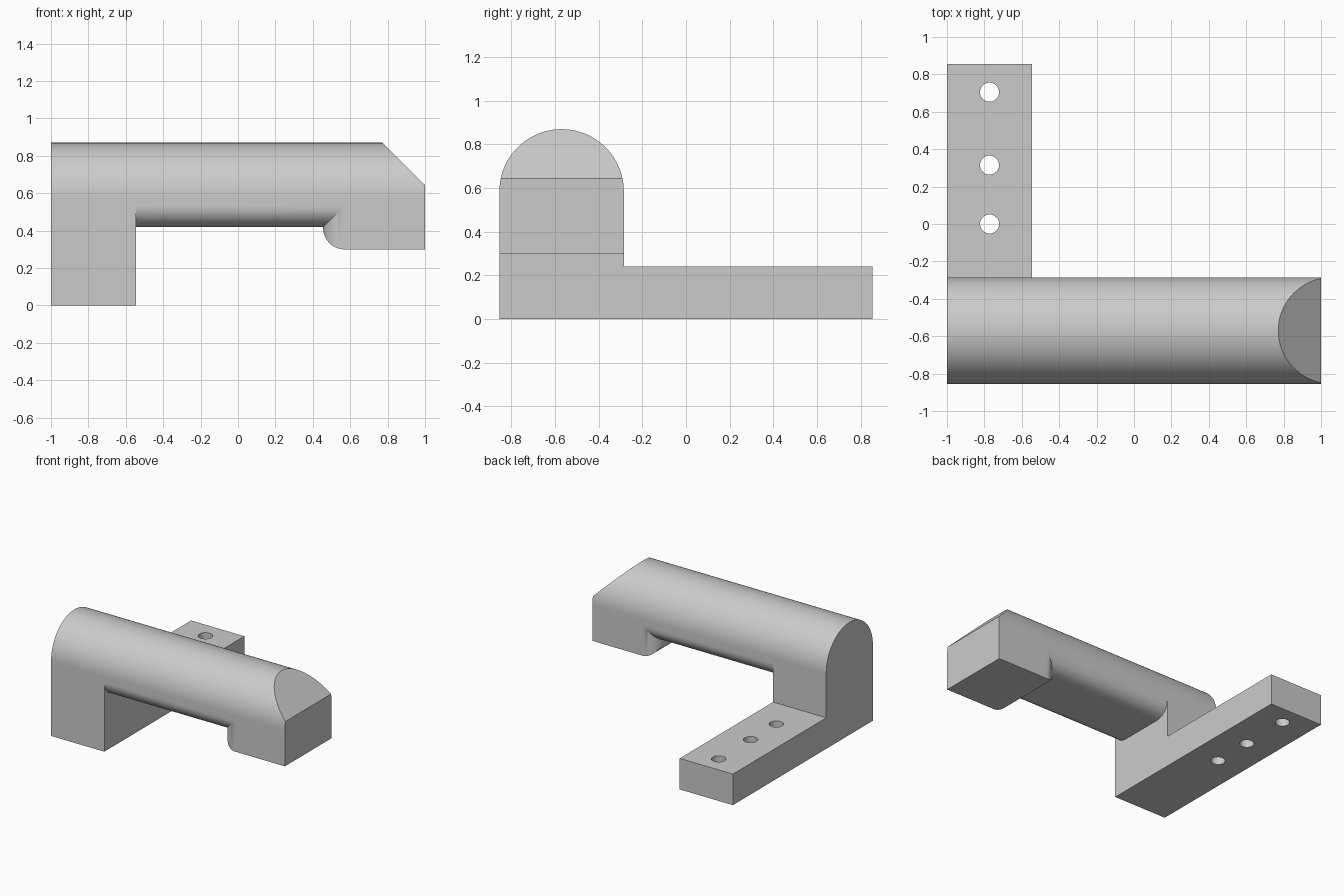
import bpy, bmesh
from math import sin, cos, pi, radians
from mathutils import Vector

if "Cube" in bpy.data.objects:
    bpy.data.objects.remove(bpy.data.objects["Cube"], do_unlink=True)

grey = bpy.data.materials.new("plain grey")
grey.use_nodes = True
grey.diffuse_color = (0.6, 0.6, 0.6, 1)
grey.node_tree.nodes["Principled BSDF"].inputs["Base Color"].default_value = (0.6, 0.6, 0.6, 1)

# Shared sizes
MID_Y, R = -0.57, 0.285          # handle centre line and half width
FRONT, BACK = MID_Y - R, MID_Y + R
AXIS_Z = 0.585                   # height where the round top begins
GRIP_Z, FOOT_Z = 0.42, 0.30      # undersides of the grip and the end block
LEG_X, BLOCK_X = -0.545, 0.455   # inner faces of the leg and the end block
FILLET = 0.115


def arc(cx, cy, r, a, b, n=16):
    return [(cx + r * cos(radians(a + (b - a) * i / n)),
             cy + r * sin(radians(a + (b - a) * i / n))) for i in range(n + 1)]


def prism(name, profile, axis, start, end):
    """Extrude a 2D outline along x, y or z."""
    place = {"x": lambda p: (start, p[0], p[1]),
             "y": lambda p: (p[0], start, p[1]),
             "z": lambda p: (p[0], p[1], start)}[axis]
    step = Vector([(end - start) * (axis == a) for a in "xyz"])
    bm = bmesh.new()
    face = bm.faces.new([bm.verts.new(place(p)) for p in profile])
    new = bmesh.ops.extrude_face_region(bm, geom=[face])["geom"]
    bmesh.ops.translate(bm, vec=step, verts=[v for v in new if isinstance(v, bmesh.types.BMVert)])
    bmesh.ops.recalc_face_normals(bm, faces=bm.faces)
    mesh = bpy.data.meshes.new(name)
    bm.to_mesh(mesh)
    bm.free()
    mesh.materials.append(grey)
    obj = bpy.data.objects.new(name, mesh)
    bpy.context.collection.objects.link(obj)
    return obj


def combine(target, tool, operation):
    """Apply a boolean and remove the tool."""
    bpy.context.view_layer.objects.active = target
    mod = target.modifiers.new("combine", "BOOLEAN")
    mod.object, mod.operation, mod.solver = tool, operation, "EXACT"
    bpy.ops.object.modifier_apply(modifier=mod.name)
    bpy.data.objects.remove(tool, do_unlink=True)


# Grip: round top, flat sides, rounded lower edges
grip_outline = (arc(MID_Y, AXIS_Z, R, 0, 180, 48)
                + arc(FRONT + FILLET, GRIP_Z + FILLET, FILLET, 180, 270)
                + arc(BACK - FILLET, GRIP_Z + FILLET, FILLET, 270, 360))
handle = prism("handle", grip_outline, "x", -1, 1)

# End block: inner corners rounded in plan, inner lower edge rounded from the side
block = prism("end_block",
              [(1, FRONT), (1, BACK)]
              + arc(BLOCK_X + FILLET, BACK - FILLET, FILLET, 90, 180)
              + arc(BLOCK_X + FILLET, FRONT + FILLET, FILLET, 180, 270),
              "z", FOOT_Z, AXIS_Z)
block_side = prism("block_side",
                   [(1.1, FOOT_Z), (1.1, 0.7), (BLOCK_X, 0.7)]
                   + arc(BLOCK_X + FILLET, FOOT_Z + FILLET, FILLET, 180, 270),
                   "y", -1, 0)
combine(block, block_side, "INTERSECT")
combine(handle, block, "UNION")

# Leg and mounting foot
leg = prism("leg_and_foot",
            [(FRONT, 0), (0.855, 0), (0.855, 0.24), (BACK, 0.24),
             (BACK, AXIS_Z), (FRONT, AXIS_Z)],
            "x", -1, LEG_X)
combine(handle, leg, "UNION")

# Sloped cut at the free end
combine(handle, prism("slope_cutter", [(0.67, 0.97), (1.1, 0.545), (1.1, 0.97)], "y", -1, 0),
        "DIFFERENCE")

# Screw holes
for y in (0, 0.315, 0.705):
    ring = arc(-0.7725, y, 0.051, 0, 360, 40)[:-1]
    combine(handle, prism("hole_cutter", ring, "z", -0.1, 0.34), "DIFFERENCE")

# Smooth curves, crisp edges
bpy.ops.object.select_all(action="DESELECT")
handle.select_set(True)
bpy.context.view_layer.objects.active = handle
bpy.ops.object.shade_smooth_by_angle(angle=radians(25))
weighted = handle.modifiers.new("even shading", "WEIGHTED_NORMAL")
weighted.keep_sharp = True
